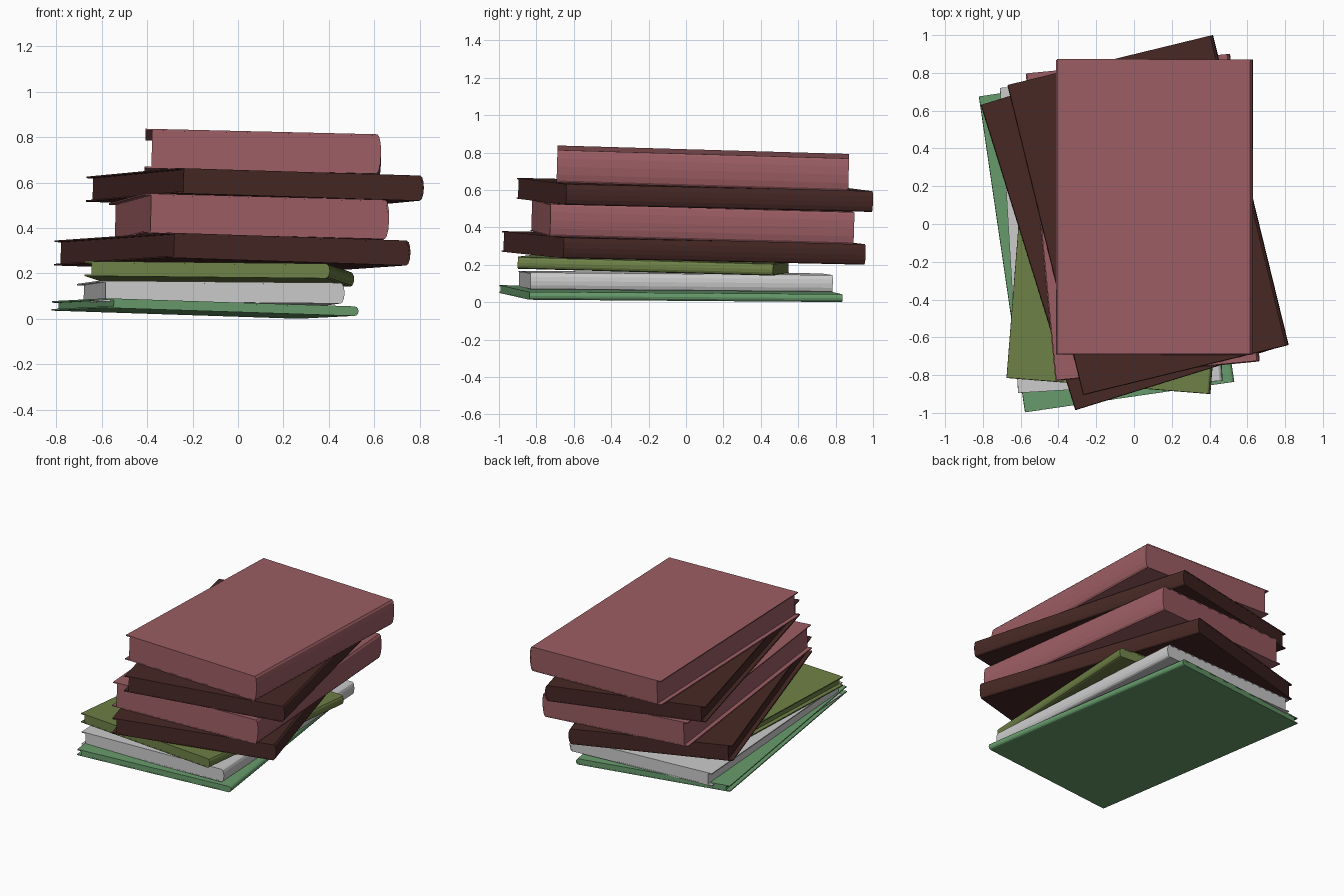
import bpy, bmesh, math
from mathutils import Matrix, Vector

if "Cube" in bpy.data.objects:
    bpy.data.objects.remove(bpy.data.objects["Cube"])


def material(name, rgb):
    m = bpy.data.materials.new(name)
    m.diffuse_color = (*rgb, 1)
    m.use_nodes = True
    m.node_tree.nodes["Principled BSDF"].inputs["Base Color"].default_value = m.diffuse_color
    return m


pink = material("dusty_pink", (0.33, 0.11, 0.125))
brown = material("dark_brown", (0.062, 0.021, 0.018))
olive = material("olive", (0.156, 0.216, 0.061))
green = material("green", (0.136, 0.33, 0.15))

BOARD, OVERHANG, BULGE = 0.007, 0.03, 0.018


def extrude_profile(name, points, length, matrix, mat):
    """Extrude an (x, z) outline along y."""
    bm = bmesh.new()
    verts = [bm.verts.new((x, -length / 2, z)) for x, z in points]
    face = bm.faces.new(verts)
    new = bmesh.ops.extrude_face_region(bm, geom=[face])["geom"]
    bmesh.ops.translate(bm, vec=(0, length, 0),
                        verts=[v for v in new if isinstance(v, bmesh.types.BMVert)])
    bmesh.ops.recalc_face_normals(bm, faces=bm.faces)
    mesh = bpy.data.meshes.new(name)
    bm.to_mesh(mesh)
    bm.free()
    ob = bpy.data.objects.new(name, mesh)
    bpy.context.collection.objects.link(ob)
    ob.matrix_world = matrix
    if mat:
        mesh.materials.append(mat)


def spine_arc(x, bulge, half, steps=6):
    """Shallow curve from top to bottom at the spine."""
    angles = [math.pi / 2 - math.pi * i / steps for i in range(steps + 1)]
    return [(x + bulge * math.cos(a), half * math.sin(a)) for a in angles]


def book(name, center, angle, width, length, bottom, thick, slope, mat):
    cx, cy = center
    a, b = slope
    z = bottom + thick / 2 + a * cx + b * cy
    tilt = Vector((0, 0, 1)).rotation_difference(Vector((-a, -b, 1)))
    mat4 = (Matrix.Translation((cx, cy, z)) @ tilt.to_matrix().to_4x4()
            @ Matrix.Rotation(math.radians(angle), 4, 'Z'))
    h, hw = thick / 2, width / 2
    # Two boards joined by a rounded spine on +x
    outer = spine_arc(hw - BULGE, BULGE, h)
    inner = spine_arc(hw - BULGE - BOARD, BULGE, h - BOARD)
    cover = ([(-hw, h)] + outer + [(-hw, -h), (-hw, -h + BOARD)]
             + inner[::-1] + [(-hw, h - BOARD)])
    extrude_profile(name + "_cover", cover, length, mat4, mat)
    # Page block, set back at the fore edge only
    ph = h - BOARD
    pages = ([(-hw + OVERHANG, ph)] + spine_arc(hw - BULGE - BOARD, BULGE, ph)
             + [(-hw + OVERHANG, -ph)])
    extrude_profile(name + "_pages", pages, length - 0.002, mat4, mat)


T = (-0.024, -0.029)  # shared lean of the upper books
book("book_1_green", (-0.145, -0.08), 8.3, 1.12, 1.69, 0.019, 0.042, (-0.031, -0.012), green)
book("book_2_grey", (-0.12, -0.055), 3.4, 1.085, 1.618, 0.064, 0.091, (-0.008, -0.009), None)
book("book_3_olive", (-0.0815, -0.1745), -4.5, 1.083, 1.37, 0.16, 0.065, (-0.012, -0.026), olive)
book("book_4_brown", (-0.025, -0.012), 17.2, 1.12, 1.69, 0.234, 0.110, T, brown)
book("book_5_pink", (0.0475, 0.035), 5.5, 1.085, 1.632, 0.346, 0.173, T, pink)
book("book_6_brown", (0.075, 0.0475), 13.7, 1.12, 1.688, 0.521, 0.111, T, brown)
book("book_7_pink", (0.11, 0.09), 0, 1.04, 1.56, 0.634, 0.174, T, pink)
